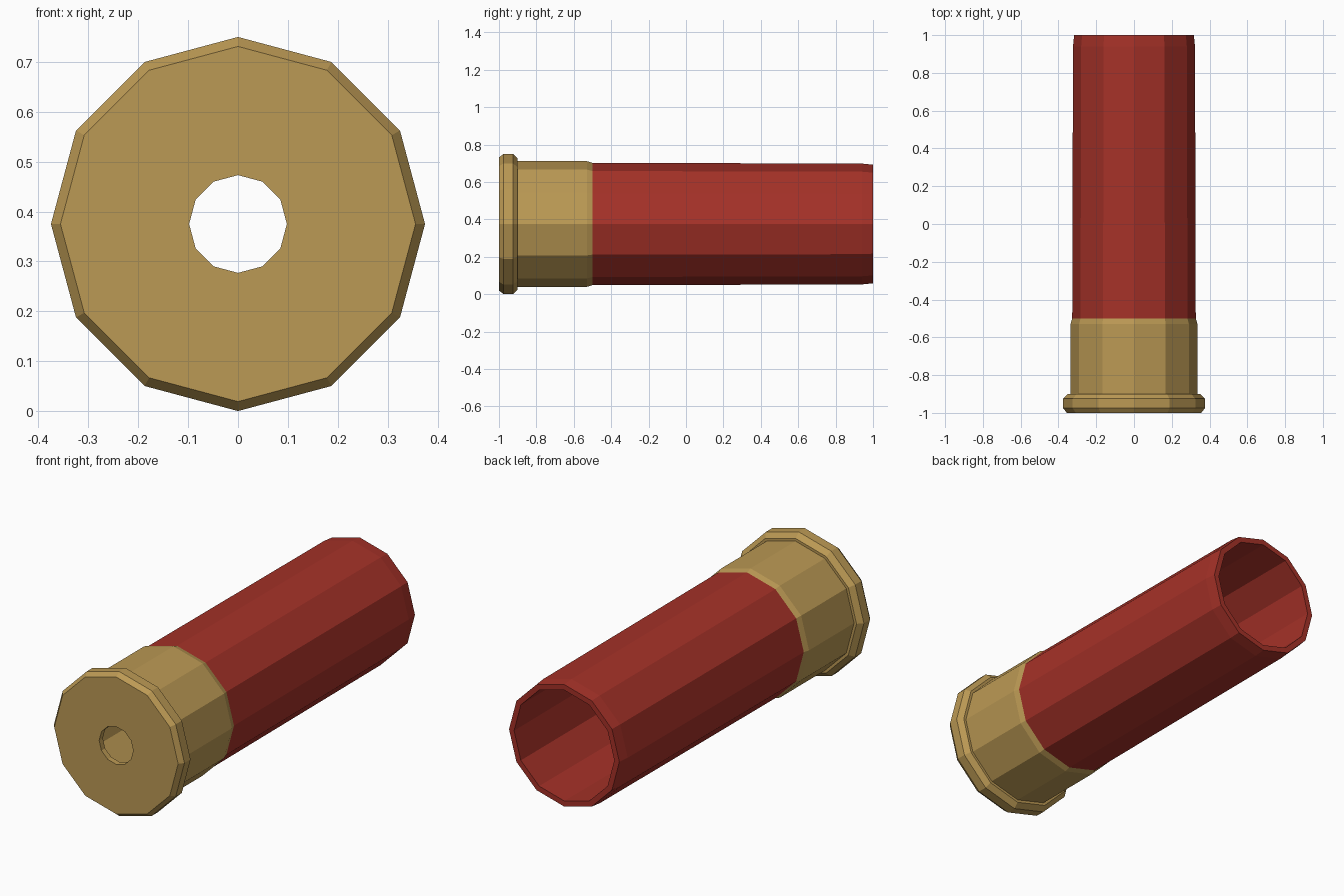
import bpy, bmesh, math

if "Cube" in bpy.data.objects:
    bpy.data.objects.remove(bpy.data.objects["Cube"])

SIDES = 12
AXIS_Z = 0.375


def material(name, rgb):
    m = bpy.data.materials.new(name)
    m.diffuse_color = (*rgb, 1.0)
    m.use_nodes = True
    m.node_tree.nodes["Principled BSDF"].inputs["Base Color"].default_value = m.diffuse_color
    return m


def lathe(name, profile, mat):
    """Revolve (y, radius) points around the long axis of the shell."""
    bm = bmesh.new()
    rings = []
    for y, r in profile:
        angles = [2 * math.pi * k / SIDES for k in range(SIDES)]
        rings.append([bm.verts.new((r * math.sin(a), y, AXIS_Z + r * math.cos(a)))
                      for a in angles])
    for a, b in zip(rings, rings[1:]):
        for k in range(SIDES):
            n = (k + 1) % SIDES
            bm.faces.new((a[k], a[n], b[n], b[k]))
    mesh = bpy.data.meshes.new(name)
    bm.to_mesh(mesh)
    bm.free()
    mesh.materials.append(mat)
    obj = bpy.data.objects.new(name, mesh)
    bpy.context.collection.objects.link(obj)
    return obj


brass = material("brass", (0.50, 0.32, 0.089))
red = material("red plastic", (0.376, 0.031, 0.021))

# Brass base: inner wall, thin floor with primer hole, bevelled rim, outer wall
lathe("brass_base", [
    (-0.50, 0.295), (-0.97, 0.295), (-0.97, 0.098), (-1.00, 0.098),
    (-1.00, 0.356), (-0.975, 0.375), (-0.925, 0.375), (-0.90, 0.350),
    (-0.90, 0.336), (-0.53, 0.336), (-0.50, 0.327),
], brass)

# Red tube: slightly tapered outer wall, bevelled open mouth, inner wall
lathe("red_tube", [
    (-0.50, 0.327), (0.94, 0.323), (1.00, 0.317), (1.00, 0.288), (-0.50, 0.295),
], red)
